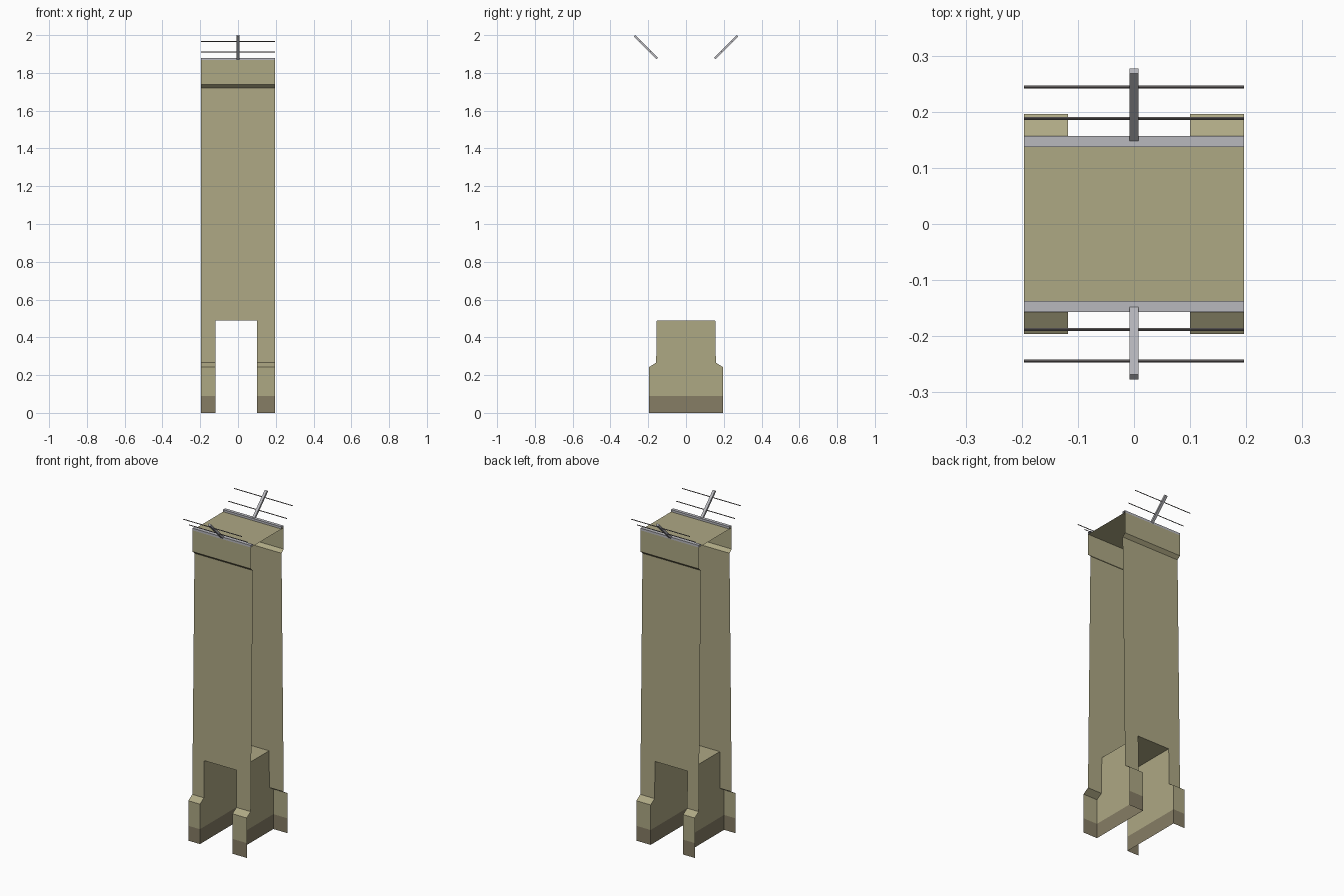
import bpy, bmesh, math
from mathutils import Matrix, Vector

if "Cube" in bpy.data.objects:
    bpy.data.objects.remove(bpy.data.objects["Cube"])


def material(name, rgb):
    m = bpy.data.materials.new(name)
    m.diffuse_color = (*rgb, 1)
    m.use_nodes = True
    m.node_tree.nodes["Principled BSDF"].inputs["Base Color"].default_value = m.diffuse_color
    return m


STONE = material("olive stone", (0.423, 0.392, 0.231))
BASE = material("brown base", (0.238, 0.205, 0.130))
METAL = material("light grey metal", (0.479, 0.479, 0.509))
DARK = material("dark grey metal", (0.188, 0.171, 0.171))

XS = [-0.196, -0.118, 0.10, 0.196]      # outer edge, arch left, arch right, outer edge
ARCH_Z, BAND_Z, ROOF_Z, TOP_Z = 0.49, 0.09, 1.867, 1.88
# half depth and height of the tower's stepped outline
LOWER = [(0.196, 0), (0.196, BAND_Z), (0.196, 0.242), (0.158, 0.266), (0.1548, ARCH_Z)]
UPPER = [(0.1548, ARCH_Z), (0.137, 1.72), (0.157, 1.738), (0.157, ROOF_Z)]


def finish(name, bm, mats):
    bmesh.ops.remove_doubles(bm, verts=bm.verts, dist=1e-5)
    me = bpy.data.meshes.new(name)
    bm.to_mesh(me)
    bm.free()
    for m in mats:
        me.materials.append(m)
    if len(mats) > 1:                   # brown band along the foot
        for p in me.polygons:
            p.material_index = 1 if p.center.z < BAND_Z else 0
    ob = bpy.data.objects.new(name, me)
    bpy.context.collection.objects.link(ob)
    return ob


def quad(bm, pts, facing):
    """Add one face whose normal points along 'facing'."""
    f = bm.faces.new([bm.verts.new(p) for p in pts])
    f.normal_update()
    if f.normal.dot(Vector(facing)) < 0:
        f.normal_flip()


def strip(bm, profile, x0, x1, s, facing):
    """Sweep a (y, z) profile across x on side s."""
    for (ya, za), (yb, zb) in zip(profile, profile[1:]):
        quad(bm, [(x0, s * ya, za), (x1, s * ya, za),
                  (x1, s * yb, zb), (x0, s * yb, zb)], facing)


for s, side in ((-1, "front"), (1, "back")):
    # tapering wall with two legs and a projecting parapet
    bm = bmesh.new()
    for i in range(3):
        profile = UPPER if i == 1 else LOWER + UPPER[1:]
        strip(bm, profile, XS[i], XS[i + 1], s, (0, s, 0))
    finish(side + "_wall", bm, [STONE, BASE])

    # metal rail on the parapet: outer, top and inner faces
    bm = bmesh.new()
    strip(bm, [(0.157, ROOF_Z), (0.157, TOP_Z)], XS[0], XS[3], s, (0, s, 0))
    strip(bm, [(0.157, TOP_Z), (0.137, TOP_Z)], XS[0], XS[3], s, (0, 0, 1))
    strip(bm, [(0.137, TOP_Z), (0.137, ROOF_Z)], XS[0], XS[3], s, (0, -s, 0))
    finish(side + "_rail", bm, [METAL])

    # outward leaning mast with two crossbars, all tilted 45 degrees
    def bar(name, size, y, z, mat):
        bm = bmesh.new()
        bmesh.ops.create_cube(bm, size=1, matrix=Matrix.Translation((0, s * y, z))
                              @ Matrix.Rotation(-s * math.pi / 4, 4, 'X')
                              @ Matrix.Diagonal((*size, 1)))
        finish(name, bm, [mat])

    bar(side + "_mast", (0.016, 0.012, 0.17), 0.2124, 1.9357, METAL)
    for name, y in (("lower", 0.188), ("upper", 0.244)):
        bar(f"{side}_{name}_crossbar", (0.392, 0.004, 0.004), y, y + 1.7233, DARK)

# passage through the tower: two side walls and a ceiling
bm = bmesh.new()
for x, d in ((XS[1], 1), (XS[2], -1)):
    for (ya, za), (yb, zb) in zip(LOWER, LOWER[1:]):
        quad(bm, [(x, -ya, za), (x, ya, za), (x, yb, zb), (x, -yb, zb)], (d, 0, 0))
y = LOWER[-1][0]
quad(bm, [(XS[1], -y, ARCH_Z), (XS[2], -y, ARCH_Z),
          (XS[2], y, ARCH_Z), (XS[1], y, ARCH_Z)], (0, 0, -1))
finish("passage", bm, [STONE, BASE])

# flat roof
bm = bmesh.new()
quad(bm, [(XS[0], -0.157, ROOF_Z), (XS[3], -0.157, ROOF_Z),
          (XS[3], 0.157, ROOF_Z), (XS[0], 0.157, ROOF_Z)], (0, 0, 1))
finish("roof", bm, [STONE])
